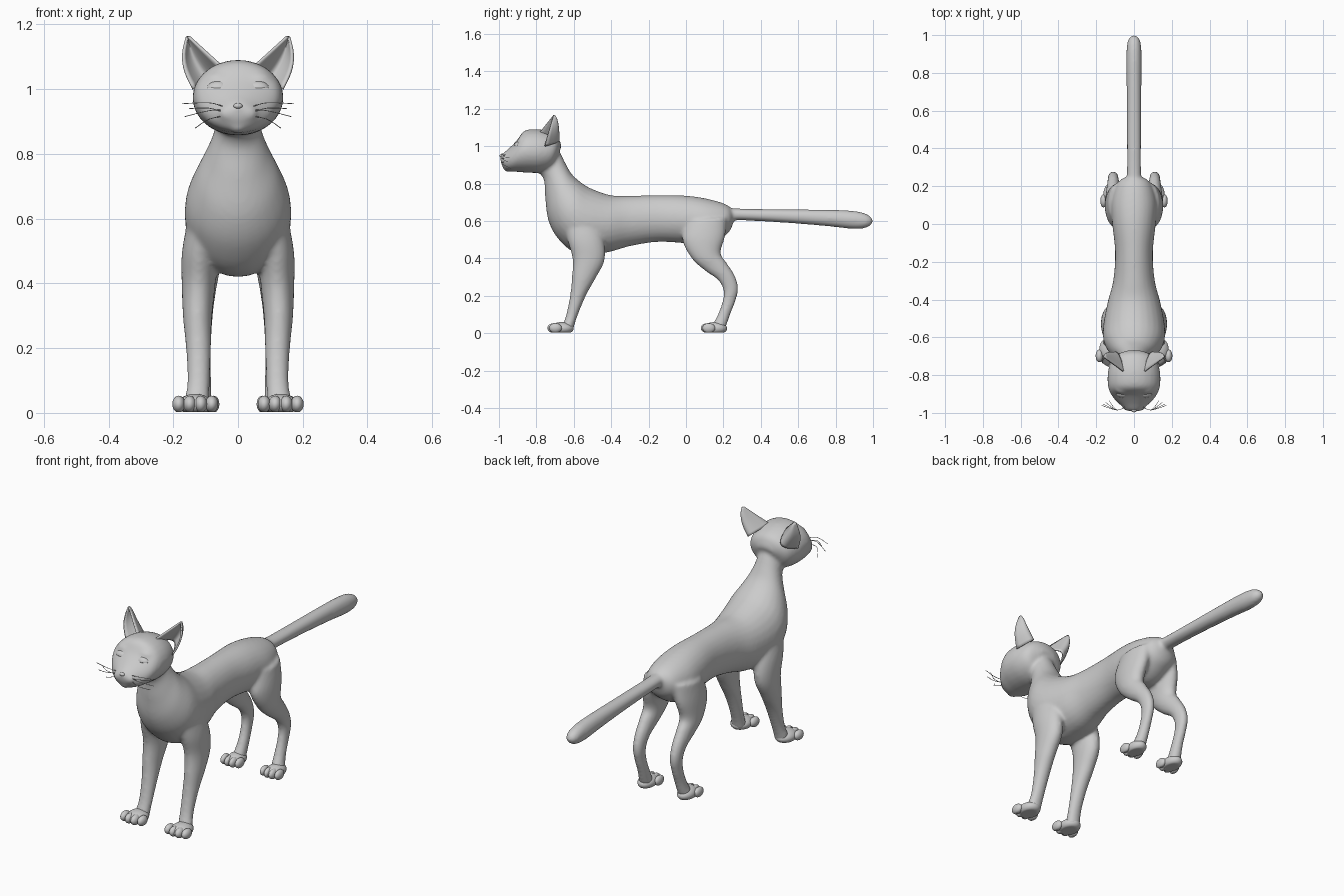
import bpy, bmesh, math
from mathutils import Vector, Matrix

if "Cube" in bpy.data.objects:
    bpy.data.objects.remove(bpy.data.objects["Cube"])

GREY = (0.6, 0.6, 0.6, 1)
fur = bpy.data.materials.new("grey_fur")
fur.use_nodes = True
fur.diffuse_color = GREY
fur.node_tree.nodes["Principled BSDF"].inputs["Base Color"].default_value = GREY
SIDES = (("left", 1), ("right", -1))


def finish(name, bm):
    """Turn a bmesh into a smooth shaded object."""
    bmesh.ops.recalc_face_normals(bm, faces=bm.faces)
    for f in bm.faces:
        f.smooth = True
    mesh = bpy.data.meshes.new(name)
    bm.to_mesh(mesh)
    bm.free()
    mesh.materials.append(fur)
    ob = bpy.data.objects.new(name, mesh)
    bpy.context.collection.objects.link(ob)
    return ob


def spline(rows, steps=5):
    """Catmull-Rom interpolation through rows of numbers."""
    rows = [Vector(r) for r in rows]
    ext = [rows[0]] + rows + [rows[-1]]
    out = []
    for a, b, c, d in zip(ext, ext[1:], ext[2:], ext[3:]):
        for i in range(steps):
            t = i / steps
            out.append(b + (c - a) * (t / 2) + (a * 2 - b * 5 + c * 4 - d) * (t * t / 2)
                       + (b * 3 - a - c * 3 + d) * (t ** 3 / 2))
    return out + [rows[-1]]


def loft(bm, rows, side=1, n=28):
    """Elliptic rings: one edge (y, z), opposite edge (y, z), centre x, half width."""
    rings = []
    for ya, za, yb, zb, cx, w in spline(rows):
        mid = Vector((cx * side, (ya + yb) / 2, (za + zb) / 2))
        axis = Vector((0, (ya - yb) / 2, (za - zb) / 2))
        ring = []
        for i in range(n):
            a = math.tau * i / n
            ring.append(bm.verts.new(mid + axis * math.cos(a) + Vector((w * math.sin(a), 0, 0))))
        rings.append(ring)
    for r, s in zip(rings, rings[1:]):
        for i in range(n):
            j = (i + 1) % n
            bm.faces.new((r[i], r[j], s[j], s[i]))
    bm.faces.new(rings[0])
    bm.faces.new(rings[-1][::-1])


def ball(bm, centre, size, floor=None):
    """Ellipsoid, flattened below the floor height."""
    m = Matrix.Translation(centre) @ Matrix.Diagonal((*size, 1))
    new = bmesh.ops.create_uvsphere(bm, u_segments=24, v_segments=16, radius=1, matrix=m)
    if floor is not None:
        for v in new["verts"]:
            v.co.z = max(v.co.z, floor)


# Torso and neck: top edge, bottom edge, half width
TORSO = [
    (.26, .64, .25, .58, .03), (.22, .685, .22, .53, .085), (.12, .717, .12, .47, .12),
    (0, .735, 0, .48, .115), (-.15, .737, -.15, .488, .1), (-.3, .735, -.3, .465, .11),
    (-.4, .737, -.43, .43, .14), (-.5, .77, -.58, .425, .163), (-.56, .805, -.68, .5, .16),
    (-.61, .85, -.735, .6, .128), (-.64, .9, -.752, .72, .09), (-.665, .95, -.76, .82, .068),
    (-.69, 1.0, -.8, .87, .065)]
HEAD = [
    (-.665, 1.0, -.69, .94, .05), (-.69, 1.055, -.72, .88, .11), (-.76, 1.085, -.78, .858, .136),
    (-.83, 1.09, -.85, .858, .14), (-.87, 1.077, -.9, .862, .13), (-.905, 1.03, -.94, .865, .108),
    (-.95, .985, -.965, .872, .073), (-.98, .96, -.98, .89, .045), (-.993, .945, -.99, .91, .02)]
TAIL = [
    (.15, .69, .15, .58, .04), (.25, .668, .25, .603, .038), (.5, .663, .5, .592, .038),
    (.75, .66, .75, .572, .04), (.88, .655, .88, .558, .041), (.95, .643, .95, .56, .037),
    (.985, .625, .985, .574, .026), (1, .605, 1, .594, .006)]
# Legs: front edge, back edge, centre x, half width
FORE_LEG = [
    (-.66, .62, -.48, .62, .1, .05), (-.635, .5, -.44, .5, .117, .056),
    (-.607, .4, -.435, .39, .122, .052), (-.61, .3, -.485, .29, .125, .045),
    (-.62, .2, -.535, .2, .122, .039), (-.64, .1, -.577, .1, .122, .035),
    (-.66, .04, -.6, .03, .127, .038), (-.66, .012, -.6, .01, .127, .036)]
HIND_LEG = [
    (0, .6, .22, .62, .075, .06), (-.02, .5, .21, .52, .097, .055), (.03, .4, .185, .43, .108, .047),
    (.1, .335, .215, .38, .11, .039), (.17, .285, .26, .31, .11, .032),
    (.2, .23, .28, .24, .11, .028), (.195, .17, .264, .17, .11, .026),
    (.17, .1, .237, .1, .11, .028), (.14, .04, .212, .03, .115, .033),
    (.14, .012, .2, .01, .115, .034)]

# Body skin: all soft parts fused into one surface
bm = bmesh.new()
for part in (TORSO, HEAD, TAIL):
    loft(bm, [(*r[:4], 0, r[4]) for r in part])
for _, s in SIDES:
    loft(bm, FORE_LEG, s)
    loft(bm, HIND_LEG, s)
    ball(bm, (s * .026, -.962, .925), (.036, .03, .028))
    ball(bm, (s * .06, -.865, 1.03), (.045, .035, .025))
ball(bm, (0, -.955, .885), (.028, .025, .022))
body = finish("body", bm)
remesh = body.modifiers.new("fuse", 'REMESH')
remesh.mode = 'VOXEL'
remesh.voxel_size = 0.008
remesh.use_smooth_shade = True
soften = body.modifiers.new("soften", 'SMOOTH')
soften.factor = 0.5
soften.iterations = 12

# Nose
bm = bmesh.new()
ball(bm, (0, -.986, .948), (.014, .011, .009))
finish("nose", bm)


def paw(name, x, y, s, k):
    """Pad with four toes; y is the toe tip, k the width scale."""
    bm = bmesh.new()
    ball(bm, (s * x, y + .075, .025), (.052 * k, .065, .034), .003)
    for i in range(4):
        off = i - 1.5
        back = .009 * (abs(off) > 1)
        ball(bm, (s * (x + off * .034 * k), y + .033 + back, .027),
             (.02 * k, .034, .026), .003)
    finish(name, bm)


def ear(name, s):
    """Cupped triangular shell, open to the front."""
    inner, outer = Vector((.05, -.785, 1.07)), Vector((.137, -.755, 1.0))
    tip = Vector((.156, -.708, 1.166))
    n = 12
    bm = bmesh.new()
    grid = []
    for j in range(n + 1):
        v = j / n * .97
        row = []
        for i in range(n + 1):
            u = i / n
            p = inner.lerp(outer, u).lerp(tip, v)
            p.x += .022 * math.sin(math.pi * v) * u
            p.y += .09 * math.sin(math.pi * u) * (1 - v) ** .7
            p.x *= s
            row.append(bm.verts.new(p))
        grid.append(row)
    for a, b in zip(grid, grid[1:]):
        for i in range(n):
            bm.faces.new((a[i], a[i + 1], b[i + 1], b[i]))
    ob = finish(name, bm)
    shell = ob.modifiers.new("thickness", 'SOLIDIFY')
    shell.thickness = 0.008
    shell.offset = 0


def whisker(name, s, points):
    curve = bpy.data.curves.new(name, 'CURVE')
    curve.dimensions = '3D'
    curve.bevel_depth = 0.0013
    curve.bevel_resolution = 1
    sp = curve.splines.new('POLY')
    path = spline(points, 4)
    sp.points.add(len(path) - 1)
    for p, (x, y, z) in zip(sp.points, path):
        p.co = (s * x, y, z, 1)
    curve.materials.append(fur)
    bpy.context.collection.objects.link(bpy.data.objects.new(name, curve))


# Paired details
for label, s in SIDES:
    paw(label + "_front_paw", .132, -.74, s, 1)
    paw(label + "_hind_paw", .118, .08, s, .85)
    ear(label + "_ear", s)
    eye = Vector((s * .06, -.893, 1.0))
    bm = bmesh.new()
    ball(bm, eye, (.034, .022, .024))
    finish(label + "_eye", bm)
    bm = bmesh.new()
    ball(bm, eye, (.038, .027, .026), eye.z + .003)
    finish(label + "_eyelid", bm)
    for i, (end, z) in enumerate(((.172, .955), (.165, .915), (.15, .94), (.132, .88))):
        start = .945 - i * .009
        whisker(f"{label}_whisker_{i + 1}", s, [
            (.04, -.965, start), (.09, -.985, (start + z) / 2 + .008), (end, -.96 + i * .008, z)])
